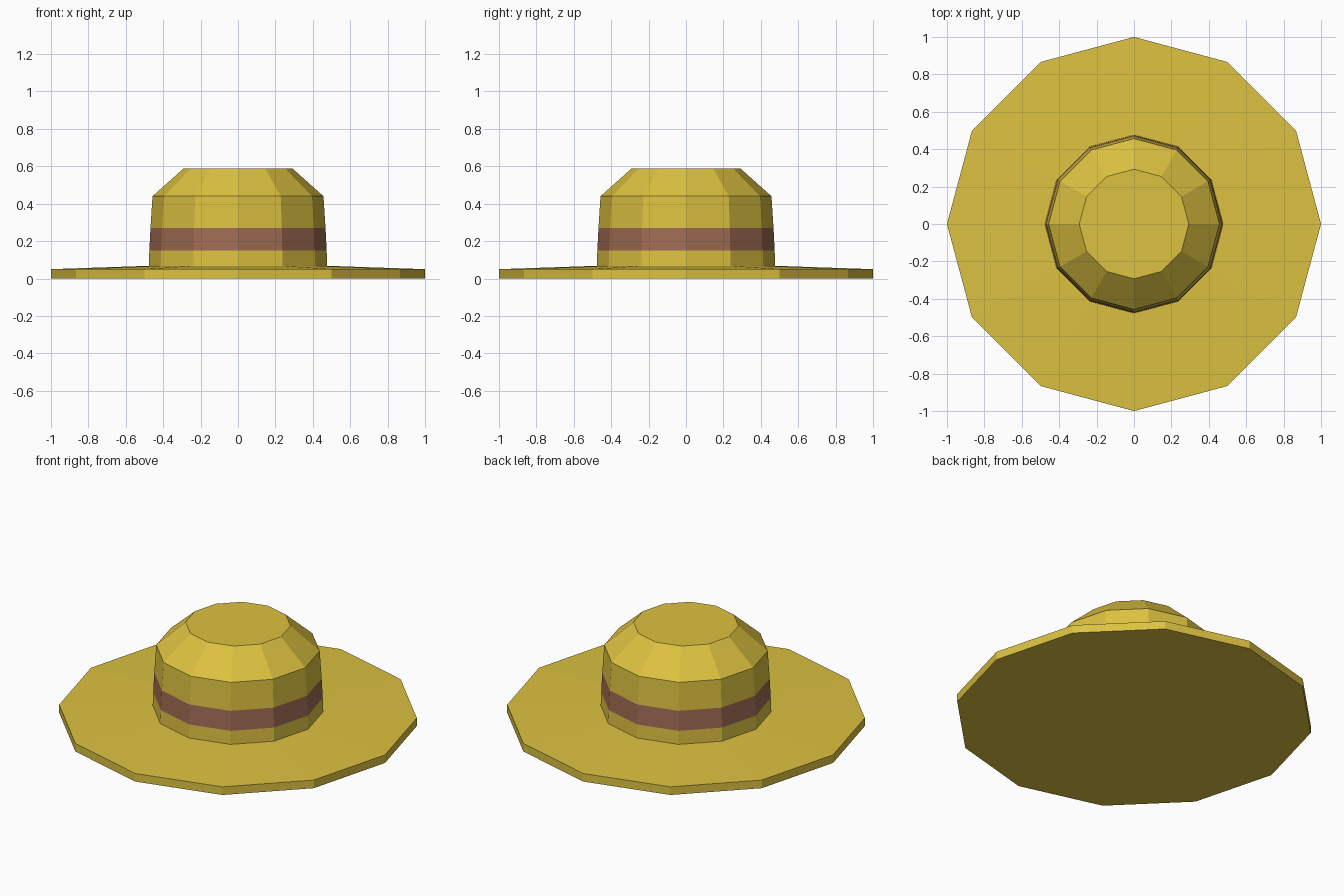
import bpy, bmesh, math

if "Cube" in bpy.data.objects:
    bpy.data.objects.remove(bpy.data.objects["Cube"])

SIDES = 12


def material(name, rgb):
    m = bpy.data.materials.new(name)
    m.diffuse_color = (*rgb, 1)
    m.use_nodes = True
    m.node_tree.nodes["Principled BSDF"].inputs["Base Color"].default_value = m.diffuse_color
    return m


straw = material("straw yellow", (0.72, 0.535, 0.052))
ribbon = material("ribbon brown", (0.35, 0.15, 0.085))

# Hat outline as (radius, height), from the underside of the brim to the crown top
profile = [(1.0, 0.0), (1.0, 0.05), (0.477, 0.068), (0.474, 0.15),
           (0.468, 0.27), (0.457, 0.44), (0.293, 0.587)]
BAND_LOW, BAND_HIGH = 0.15, 0.27

bm = bmesh.new()
rings = []
for r, z in profile:
    rings.append([bm.verts.new((r * math.cos(math.tau * i / SIDES),
                                r * math.sin(math.tau * i / SIDES), z))
                  for i in range(SIDES)])

# Brim edge, brim top, crown wall and crown slope
for low, high in zip(rings, rings[1:]):
    for i in range(SIDES):
        j = (i + 1) % SIDES
        bm.faces.new((low[i], low[j], high[j], high[i]))

# Flat underside and flat crown top
bm.faces.new(rings[0][::-1])
bm.faces.new(rings[-1])

# Ribbon band: the ring of wall faces between the two band heights
for f in bm.faces:
    z = f.calc_center_median().z
    f.material_index = int(BAND_LOW < z < BAND_HIGH)

mesh = bpy.data.meshes.new("sun_hat")
bm.to_mesh(mesh)
bm.free()
mesh.materials.append(straw)
mesh.materials.append(ribbon)
hat = bpy.data.objects.new("sun_hat", mesh)
bpy.context.collection.objects.link(hat)
